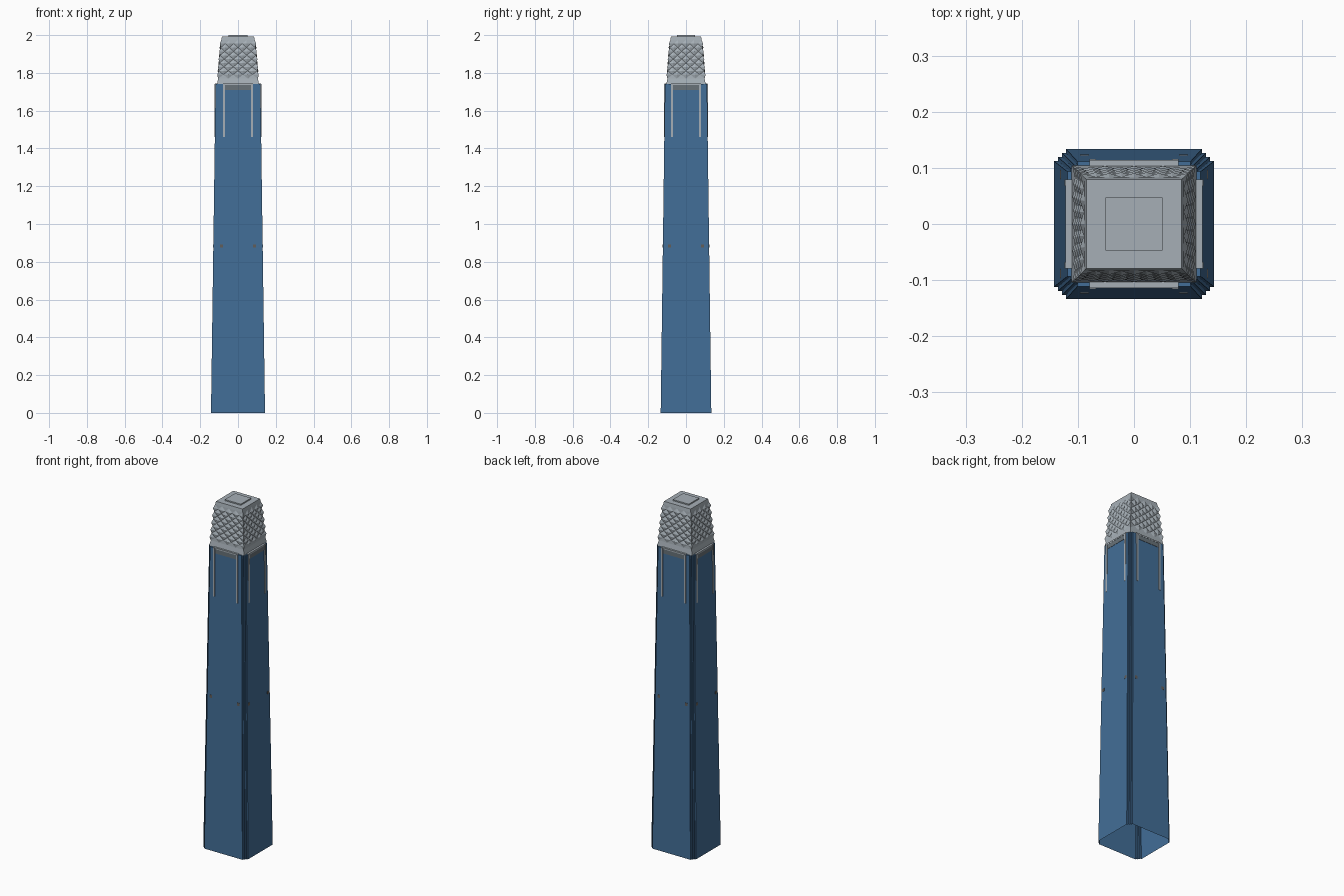
import bpy, bmesh

cube = bpy.data.objects.get("Cube")
if cube:
    bpy.data.objects.remove(cube)


def material(name, rgb):
    m = bpy.data.materials.new(name)
    m.use_nodes = True
    m.diffuse_color = (*rgb, 1)
    m.node_tree.nodes["Principled BSDF"].inputs["Base Color"].default_value = (*rgb, 1)
    return m


BLUE = material("blue glass", (0.055, 0.155, 0.31))
LIGHT = material("light grey metal", (0.38, 0.43, 0.47))
MID = material("grey louvre", (0.14, 0.17, 0.19))
BROWN = material("brown grey vent", (0.12, 0.11, 0.10))


def finish(bm, name, mat):
    bmesh.ops.recalc_face_normals(bm, faces=bm.faces)
    mesh = bpy.data.meshes.new(name)
    bm.to_mesh(mesh)
    bm.free()
    mesh.materials.append(mat)
    ob = bpy.data.objects.new(name, mesh)
    bpy.context.scene.collection.objects.link(ob)
    return ob


def box(name, mat, x, y, z):
    bm = bmesh.new()
    bmesh.ops.create_cube(bm, size=1)
    for v in bm.verts:
        for axis, (lo, hi) in enumerate((x, y, z)):
            v.co[axis] = lo if v.co[axis] < 0 else hi
    return finish(bm, name, mat)


# Tapered shaft with stepped corners, open underneath
BX, BY, STEP, TAPER, SHOULDER = 0.143, 0.134, 0.0072, 0.83, 1.74
corner = []
for k in range(4):
    corner.append((BX - k * STEP, BY - (3 - k) * STEP))
    if k < 3:
        corner.append((BX - (k + 1) * STEP, BY - (3 - k) * STEP))
outline = corner + [(-x, y) for x, y in reversed(corner)]
outline += [(-x, -y) for x, y in outline]
bm = bmesh.new()
low = [bm.verts.new((x, y, 0)) for x, y in outline]
high = [bm.verts.new((x * TAPER, y * TAPER, SHOULDER)) for x, y in outline]
n = len(outline)
for i in range(n):
    j = (i + 1) % n
    bm.faces.new((low[i], low[j], high[j], high[i]))
bm.faces.new(high)
finish(bm, "tower_shaft", BLUE)

# Fins, louvre and small vents on each of the four sides
for side, (axis, sign) in {"front": (1, -1), "back": (1, 1),
                           "left": (0, 1), "right": (0, -1)}.items():
    half = BY if axis else BX

    def panel(name, mat, across, depth, z):
        out = sorted(sign * d for d in depth)
        x, y = (across, out) if axis else (out, across)
        return box(f"{side}_{name}", mat, x, y, z)

    face = half * TAPER
    for tag, s in (("a", -1), ("b", 1)):
        fin = sorted((s * 0.068, s * 0.079))
        panel("fin_" + tag, LIGHT, fin, (face - 0.005, face + 0.005), (1.46, SHOULDER))
        vent = sorted((s * 0.080, s * 0.096))
        at = half * (1 - (1 - TAPER) * 0.88 / SHOULDER)
        panel("vent_" + tag, BROWN, vent, (at - 0.004, at + 0.001), (0.875, 0.892))
    panel("louvre", MID, (-0.068, 0.068), (face - 0.005, face + 0.002), (1.71, SHOULDER - 0.005))
    panel("ledge", LIGHT, (-0.079, 0.079), (face - 0.02, face + 0.003), (SHOULDER - 0.005, SHOULDER + 0.003))

# Crown: plain base band, faceted diamonds, chamfered roof
COLS, ROWS = 8, 10
RATIO = BY / BX
SIDES = ((1, -1, 0, 1), (1, 1, -1, 0), (-1, 1, 0, -1), (-1, -1, 1, 0))


def ring(bm, half, z, phase=None):
    verts = []
    for sx, sy, dx, dy in SIDES:
        for c in range(COLS):
            t = 2 * c / COLS
            x, y = sx + dx * t, sy + dy * t
            push = 0.0065 if phase is not None and (c + phase) % 2 else 0
            # Raised points move out along each face they touch
            ox = push * x if abs(x) == 1 else 0
            oy = push * y if abs(y) == 1 else 0
            verts.append(bm.verts.new((half * x + ox, half * RATIO * y + oy, z)))
    return verts


def bridge(bm, a, b):
    for i in range(len(a)):
        j = (i + 1) % len(a)
        bm.faces.new((a[i], a[j], b[j], b[i]))


bm = bmesh.new()
base = ring(bm, 0.111, SHOULDER)
grid = []
for r in range(ROWS + 1):
    t = r / ROWS
    # The first and last rows stay flat
    phase = r if 0 < r < ROWS else None
    grid.append(ring(bm, 0.105 - 0.017 * t, 1.77 + 0.205 * t, phase))
bridge(bm, base, grid[0])
for r in range(ROWS):
    a, b = grid[r], grid[r + 1]
    for i in range(len(a)):
        j = (i + 1) % len(a)
        # Diagonals join the sunken points so each diamond becomes a pyramid
        if (i + r) % 2 == 0:
            bm.faces.new((a[i], a[j], b[j]))
            bm.faces.new((a[i], b[j], b[i]))
        else:
            bm.faces.new((a[i], a[j], b[i]))
            bm.faces.new((a[j], b[j], b[i]))
roof = ring(bm, 0.085, 1.993)
bridge(bm, grid[-1], roof)
bm.faces.new(roof)
finish(bm, "faceted_crown", LIGHT)

# Raised roof plate
box("roof_plate", LIGHT, (-0.051, 0.051), (-0.047, 0.047), (1.99, 2.0))
